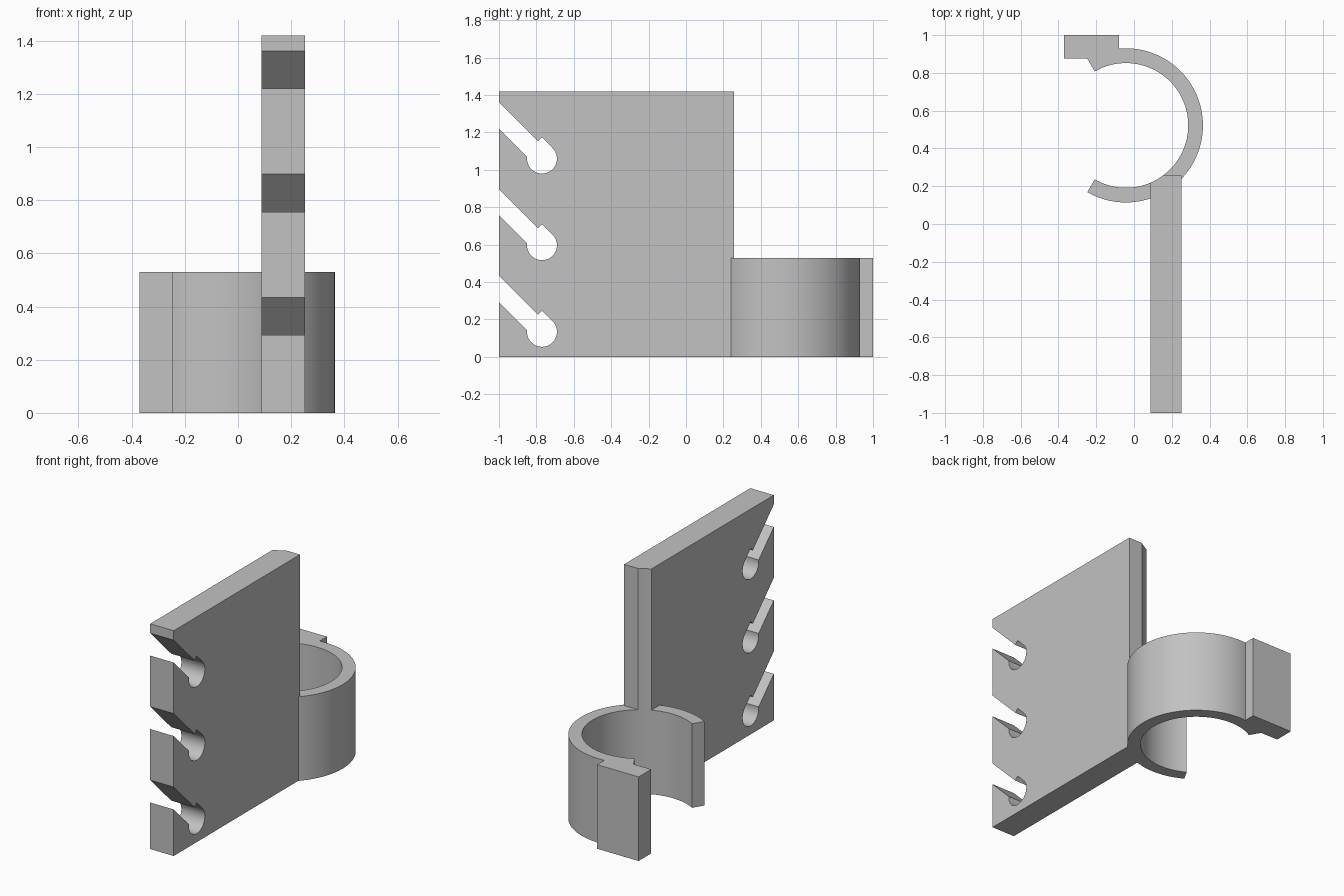
import bpy
import bmesh
from math import cos, sin, pi, radians, sqrt
from mathutils import Matrix, Vector

if "Cube" in bpy.data.objects:
    bpy.data.objects.remove(bpy.data.objects["Cube"])

grey = bpy.data.materials.new("plain_grey")
grey.use_nodes = True
grey.diffuse_color = (0.54, 0.54, 0.54, 1)
grey.node_tree.nodes["Principled BSDF"].inputs["Base Color"].default_value = (0.54, 0.54, 0.54, 1)

# Main sizes
PLATE_X = (0.088, 0.252)
PLATE_END, PLATE_TOP = 0.257, 1.42
RING = Vector((-0.043, 0.522))
R_OUT, R_IN, RING_TOP = 0.408, 0.33, 0.53
HOLE_R, SLOT_HALF = 0.08, 0.05


def arc(centre, radius, start, end, steps):
    """Points along an arc, angles in degrees."""
    angles = [radians(start + (end - start) * i / steps) for i in range(steps + 1)]
    return [Vector(centre) + radius * Vector((cos(a), sin(a))) for a in angles]


def extrude(name, outline, low, high, along_x=False):
    """Solid from a closed outline, in the xy plane or, along x, in the yz plane."""
    bm = bmesh.new()
    face = bm.faces.new([bm.verts.new((p[0], p[1], low)) for p in outline])
    top = bmesh.ops.extrude_face_region(bm, geom=[face])["geom"]
    moved = [v for v in top if isinstance(v, bmesh.types.BMVert)]
    bmesh.ops.translate(bm, verts=moved, vec=(0, 0, high - low))
    if along_x:
        bm.transform(Matrix(((0, 0, 1, 0), (1, 0, 0, 0), (0, 1, 0, 0), (0, 0, 0, 1))))
    bmesh.ops.recalc_face_normals(bm, faces=bm.faces)
    mesh = bpy.data.meshes.new(name)
    bm.to_mesh(mesh)
    bm.free()
    mesh.materials.append(grey)
    obj = bpy.data.objects.new(name, mesh)
    bpy.context.collection.objects.link(obj)
    return obj


def select(obj):
    bpy.ops.object.select_all(action="DESELECT")
    obj.select_set(True)
    bpy.context.view_layer.objects.active = obj


def slot(y, z):
    """Outline of one sloping slot with a keyhole end, from its lower lip to its upper lip."""
    along, across = Vector((1, -1)) / sqrt(2), Vector((1, 1)) / sqrt(2)
    centre = Vector((y, z))
    reach = SLOT_HALF * sqrt(2)
    lip = z + y + 1
    return ([Vector((-1, lip - reach))]
            + arc(centre, HOLE_R, 173.7, 405, 40)
            + [centre - along * HOLE_R + across * HOLE_R,
               centre - along * HOLE_R + across * SLOT_HALF,
               Vector((-1, lip + reach))])


# Upright plate with three slots in its front edge
outline = [(-1, 0)]
for i in range(3):
    outline += slot(-0.77, 0.134 + 0.463 * i)
outline += [(-1, PLATE_TOP), (PLATE_END, PLATE_TOP), (PLATE_END, 0)]
plate = extrude("slotted_plate", outline, *PLATE_X, along_x=True)

# Back corner of the plate trimmed to the bore of the ring
cutter = extrude("bore_cutter", arc(RING, R_IN, 0, 357, 119), -0.1, PLATE_TOP + 0.1)
cutter.hide_render = True
trim = plate.modifiers.new("bore_trim", "BOOLEAN")
trim.operation, trim.solver, trim.object = "DIFFERENCE", "EXACT", cutter
select(plate)
bpy.ops.object.modifier_apply(modifier=trim.name)
bpy.data.objects.remove(cutter)

# Open clamp ring
ring = extrude("clamp_ring",
               arc(RING, R_OUT, -120, 120, 80) + arc(RING, R_IN, 120, -120, 80),
               0, RING_TOP)

# Grip tab on the back end of the ring
tab = extrude("grip_tab", [(-0.37, 0.875), (-0.08, 0.875), (-0.08, 1), (-0.37, 1)], 0, RING_TOP)

for part in (plate, ring):
    select(part)
    bpy.ops.object.shade_smooth_by_angle(angle=pi / 6)
